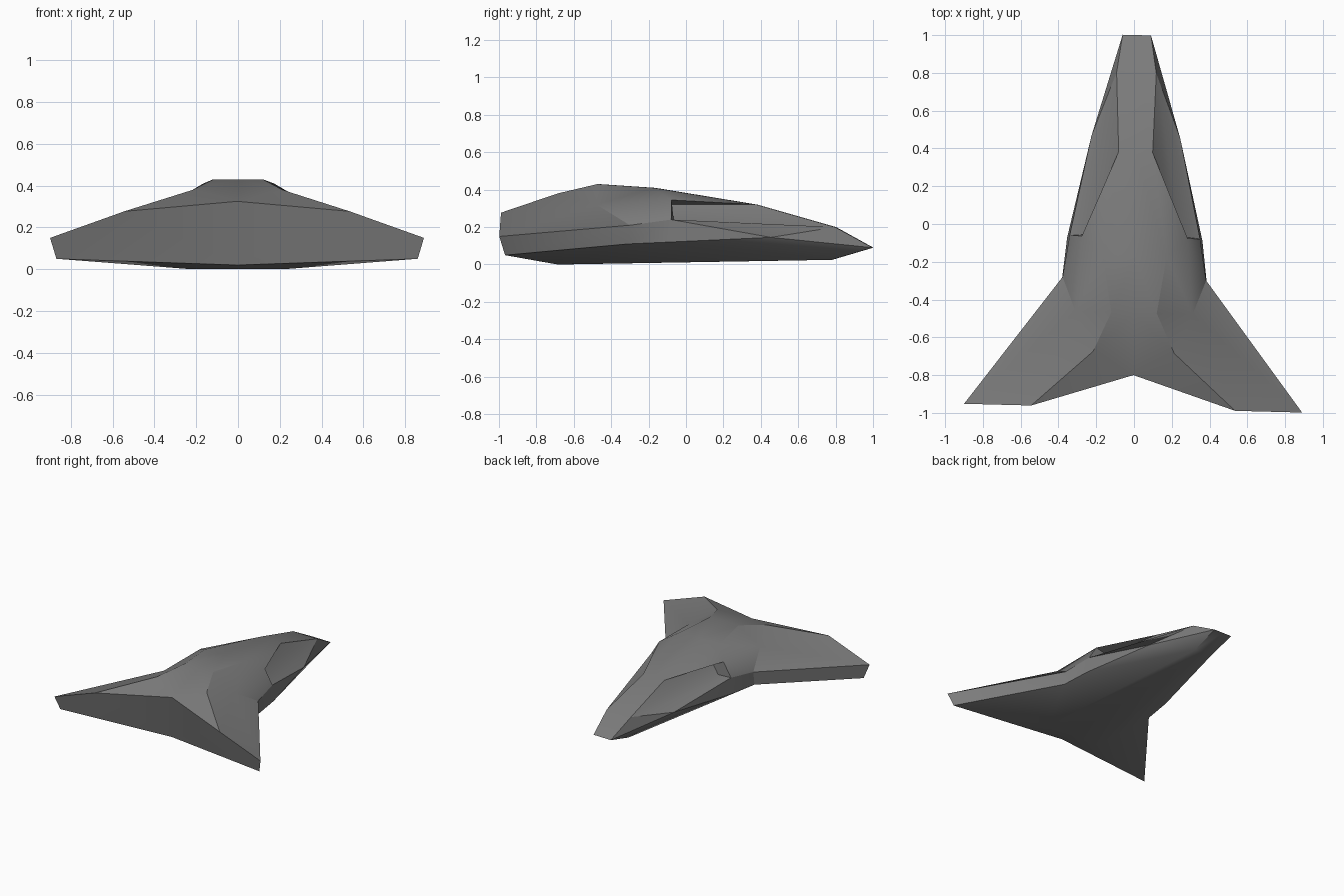
import bpy, bmesh, math
from mathutils import Vector

cube = bpy.data.objects.get("Cube")
if cube:
    bpy.data.objects.remove(cube, do_unlink=True)

# One flat hull colour
grey = bpy.data.materials.new("hull_grey")
grey.use_nodes = True
tone = (0.2, 0.2, 0.2, 1)
grey.diffuse_color = tone
grey.node_tree.nodes["Principled BSDF"].inputs["Base Color"].default_value = tone

# Control points of one half of the hull
points = dict(
    # nose and canopy
    nose=(.075, 1, .09), brow=(.105, .8, .2), canopy=(.09, .38, .32),
    shoulder=(.17, -.17, .41), crest=(.12, -.47, .43),
    # intake channel
    lip=(.28, -.07, .345), wall_top=(.18, -.07, .32), wall_foot=(.24, -.06, .24),
    cheek=(.235, .46, .145), sill=(.345, -.07, .24),
    # wing
    flank=(.31, -.47, .32), root=(.38, -.29, .21), haunch=(.215, -.68, .38),
    trail=(.54, -.975, .277), tip=(.895, -.975, .15), tail=(0, -.8, .325),
    # underside
    chin=(.07, .78, .025), low_sill=(.358, -.08, .12), low_root=(.383, -.3, .11),
    low_tip=(.865, -.945, .05), belly=(.22, -.68, 0), low_tail=(0, -.8, .02))

# Panels of one half; "mid_" puts a point on the centre line
panels = {
    "canopy": ["mid_nose nose brow mid_brow", "mid_brow brow canopy mid_canopy",
               "mid_canopy canopy shoulder mid_shoulder", "canopy lip shoulder",
               "mid_shoulder shoulder crest mid_crest"],
    "intake": ["brow wall_foot wall_top canopy", "canopy wall_top lip",
               "wall_foot sill lip wall_top", "nose cheek brow",
               "brow cheek sill wall_foot"],
    "wing": ["shoulder lip flank", "shoulder flank crest", "lip sill root flank",
             "crest flank haunch", "flank trail haunch", "flank root tip trail",
             "mid_crest crest haunch tail", "tail haunch trail"],
    "sides": ["cheek low_sill sill", "sill low_sill low_root root",
              "root low_root low_tip tip"],
    "stern": ["tail trail tip low_tip low_tail"],
    "underside": ["mid_nose nose chin mid_chin", "nose cheek chin",
                  "chin cheek low_sill", "chin low_sill low_root belly",
                  "mid_chin chin belly mid_belly", "belly low_root low_tip",
                  "belly low_tip low_tail", "mid_belly belly low_tail"],
}


def locate(name, side):
    x, y, z = points[name.removeprefix("mid_")]
    x = 0 if name.startswith("mid_") else x * side
    # slight skew of the whole craft
    return Vector((x + .01 * (y + .5), y - .026 * x, z))


bm = bmesh.new()
for side in (1, -1):
    for group in panels.values():
        for panel in group:
            bm.faces.new([bm.verts.new(locate(n, side)) for n in panel.split()])
bmesh.ops.remove_doubles(bm, verts=bm.verts, dist=.0005)
bmesh.ops.recalc_face_normals(bm, faces=bm.faces)
for face in bm.faces:
    face.smooth = True

mesh = bpy.data.meshes.new("hull")
bm.to_mesh(mesh)
bm.free()
mesh.materials.append(grey)
mesh.set_sharp_from_angle(angle=math.radians(30))
hull = bpy.data.objects.new("hull", mesh)
bpy.context.collection.objects.link(hull)
